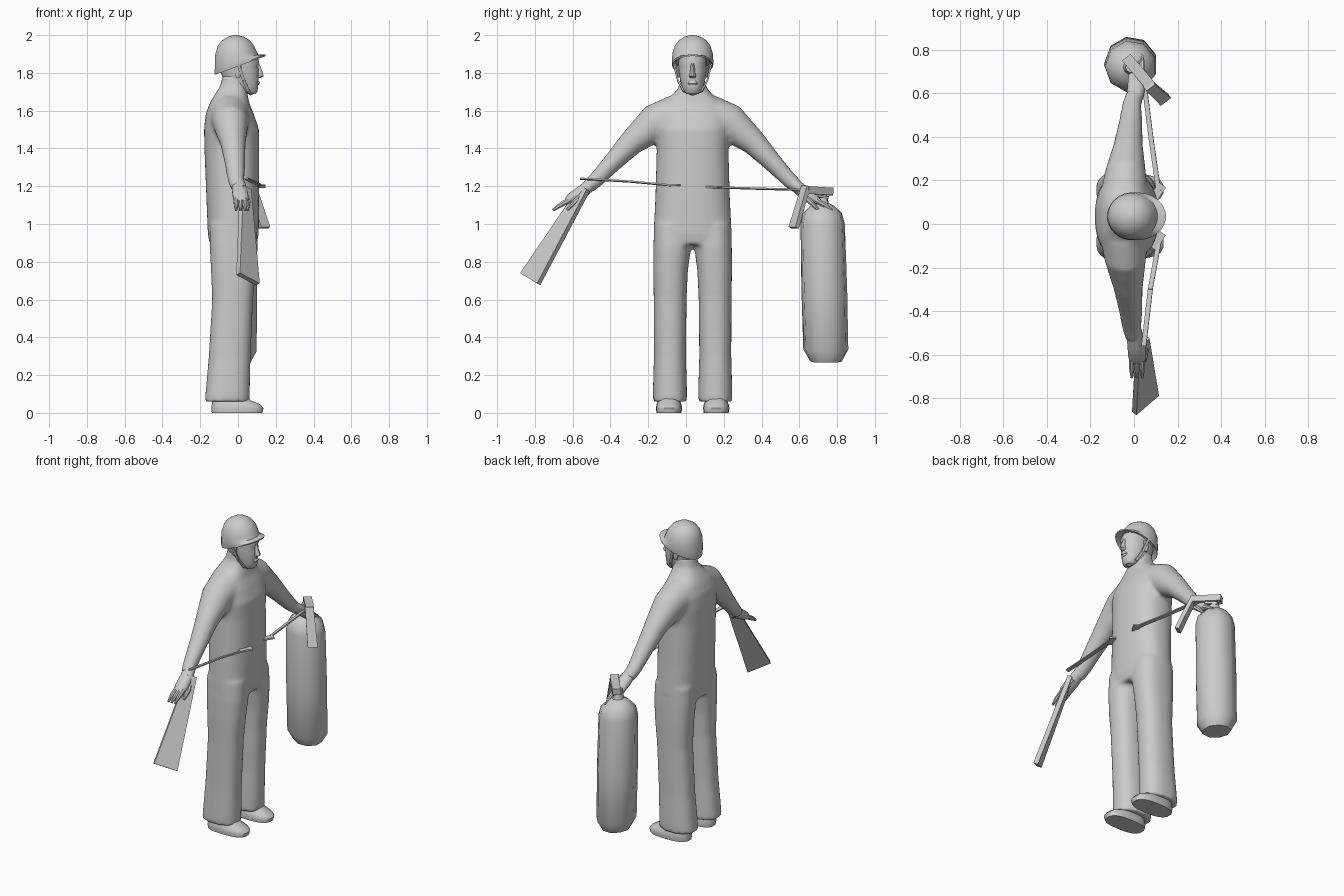
import bpy, bmesh, math
from mathutils import Vector

CY = 0.035  # symmetry line of the figure
mat = bpy.data.materials.new("plain grey")
mat.diffuse_color = (0.6, 0.6, 0.6, 1)


def add_object(name, bm, angle=40):
    bmesh.ops.recalc_face_normals(bm, faces=bm.faces)
    me = bpy.data.meshes.new(name)
    bm.to_mesh(me)
    bm.free()
    ob = bpy.data.objects.new(name, me)
    bpy.context.collection.objects.link(ob)
    me.materials.append(mat)
    bpy.ops.object.select_all(action='DESELECT')
    ob.select_set(True)
    bpy.context.view_layer.objects.active = ob
    bpy.ops.object.shade_smooth_by_angle(angle=math.radians(angle))
    return ob


def loft(bm, rings, n=24, power=2.0):
    """rings: (centre, u vector, v vector); capped tube through them"""
    loops = []
    for c, u, v in rings:
        loop = []
        for i in range(n):
            a = 2 * math.pi * (i + 0.5) / n
            k, s = math.cos(a), math.sin(a)
            k = math.copysign(abs(k) ** (2 / power), k)
            s = math.copysign(abs(s) ** (2 / power), s)
            loop.append(bm.verts.new(Vector(c) + Vector(u) * k + Vector(v) * s))
        loops.append(loop)
    for p, q in zip(loops, loops[1:]):
        for i in range(n):
            bm.faces.new((p[i], p[(i + 1) % n], q[(i + 1) % n], q[i]))
    bm.faces.new(loops[0])
    bm.faces.new(loops[-1])


def level(z, x0, x1, ry, y=CY, shear=0):
    """Horizontal ring between x0 and x1, optionally tilted along x"""
    r = (x1 - x0) / 2
    return ((x0 + x1) / 2, y, z), (r, 0, r * shear), (0, ry, 0)


def limb(bm, side, pts, n=20):
    """Tube along points (offset from symmetry line, z, x, x radius, radius)"""
    rings = []
    for i, (d, z, x, rx, r) in enumerate(pts):
        a, b = pts[max(i - 1, 0)], pts[min(i + 1, len(pts) - 1)]
        t = Vector((0, side * (b[0] - a[0]), b[1] - a[1])).normalized()
        rings.append(((x, CY + side * d, z), (rx, 0, 0), (0, -t.z * r, t.y * r)))
    loft(bm, rings, n)


def bar(bm, a, b, wa, wb, thick, width_dir):
    """Tapered flat bar from a to b"""
    a, b, w = Vector(a), Vector(b), Vector(width_dir).normalized()
    nrm = (b - a).cross(w).normalized() * thick / 2
    vs = [bm.verts.new(p + w * s * h / 2 + nrm * k)
          for p, h in ((a, wa), (b, wb)) for s, k in ((-1, -1), (1, -1), (1, 1), (-1, 1))]
    for f in ((0, 1, 2, 3), (4, 5, 6, 7), (0, 1, 5, 4), (1, 2, 6, 5), (2, 3, 7, 6), (3, 0, 4, 7)):
        bm.faces.new([vs[i] for i in f])


# Suit: torso, neck, sleeves and trousers fused into one smooth skin
bm = bmesh.new()
loft(bm, [level(*r) for r in (
    (0.89, -.15, .10, .195), (0.95, -.16, .11, .207), (1.15, -.168, .113, .197),
    (1.40, -.178, .113, .19), (1.50, -.18, .112, .20), (1.58, -.172, .085, .20),
    (1.64, -.15, .06, .165), (1.69, -.12, .05, .10), (1.73, -.095, .045, .07),
    (1.79, -.08, .045, .063))], 32, 2.4)
for s in (-1, 1):
    loft(bm, [level(z, x0, x1, ry, CY + s * d) for z, x0, x1, d, ry in (
        (1.0, -.15, .10, .105, .098), (.88, -.15, .105, .108, .10), (.75, -.143, .095, .117, .092),
        (.6, -.137, .08, .119, .087), (.3, -.155, .067, .12, .085), (.13, -.17, .063, .12, .09),
        (.06, -.177, .062, .12, .09))], 24, 2.4)
    limb(bm, s, ((.10, 1.56, -.045, .11, .12), (.20, 1.535, -.04, .095, .1), (.325, 1.43, -.027, .068, .068),
                 (.42, 1.33, -.017, .055, .052), (.51, 1.235, -.01, .045, .042), (.56, 1.19, 0, .04, .036)))
suit = add_object("suit", bm)
rm = suit.modifiers.new("fuse", 'REMESH')
rm.mode = 'VOXEL'
rm.voxel_size = 0.012
rm.use_smooth_shade = True
sm = suit.modifiers.new("relax", 'SMOOTH')
sm.factor = 0.5
sm.iterations = 6

for s, side in ((-1, "right"), (1, "left")):
    # Hand: palm, two finger groups and thumb
    bm = bmesh.new()
    limb(bm, s, ((.52, 1.225, 0, .034, .032), (.58, 1.175, .01, .042, .034),
                 (.645, 1.135, .015, .042, .028), (.67, 1.115, .015, .03, .015)), 14)
    for x in (-.01, .014, .038):
        limb(bm, s, ((.63, 1.14, x, .015, .018), (.70, 1.1, x, .013, .014),
                     (.74, 1.073, x, .006, .007)), 8)
    limb(bm, s, ((.56, 1.17, .03, .02, .02), (.62, 1.12, .05, .017, .015),
                 (.665, 1.075, .05, .008, .008)), 8)
    add_object(side + "_hand", bm)

    # Shoe
    bm = bmesh.new()
    loft(bm, [level(z, x0, x1, ry, CY + s * .125) for z, x0, x1, ry in (
        (0, -.14, .13, .066), (.025, -.143, .137, .07), (.045, -.14, .12, .066),
        (.065, -.14, .07, .058), (.12, -.13, .02, .05))], 18, 2.6)
    add_object(side + "_shoe", bm)

    # Chin strap
    bm = bmesh.new()
    path = ((.0, .1, 1.85), (.03, .078, 1.76), (.055, .05, 1.705), (.07, 0, 1.686))
    for p, q in zip(path, path[1:]):
        bar(bm, (p[0], CY + s * p[1], p[2]), (q[0], CY + s * q[1], q[2]), .016, .016, .008, (1, 0, .3))
    add_object(side + "_chin_strap", bm)

# Head with nose, brow and ears
bm = bmesh.new()
loft(bm, [level(*r) for r in (
    (1.688, .04, .09, .03), (1.70, .0, .103, .045), (1.73, -.05, .107, .058), (1.77, -.08, .11, .068),
    (1.81, -.095, .11, .073), (1.835, -.1, .106, .075), (1.86, -.1, .113, .075),
    (1.93, -.09, .085, .07))], 24, 2.2)
loft(bm, [level(*r) for r in ((1.772, .09, .118, .014), (1.783, .09, .137, .019),
                              (1.80, .09, .133, .014), (1.85, .09, .113, .009))], 10)
loft(bm, [level(*r) for r in ((1.735, .085, .11, .02), (1.745, .085, .117, .026),
                              (1.757, .085, .112, .02))], 12)
for s in (-1, 1):
    loft(bm, [level(z, x0, x1, ry, CY + s * .073) for z, x0, x1, ry in (
        (1.775, -.01, .01, .008), (1.80, -.02, .018, .014), (1.84, -.022, .02, .014))], 10)
add_object("head", bm)

# Helmet with tilted brim, highest at the front
bm = bmesh.new()
loft(bm, [level(z, x0, x1, ry, CY, sh) for z, x0, x1, ry, sh in (
    (1.857, -.10, .10, .09, .36), (1.839, -.123, .145, .108, .37), (1.847, -.125, .147, .11, .37),
    (1.868, -.123, .108, .11, .25), (1.905, -.121, .1, .107, .06), (1.945, -.107, .085, .094, 0),
    (1.973, -.084, .062, .073, 0), (1.992, -.052, .03, .042, 0), (2.0, -.02, -.002, .01, 0))], 28)
add_object("helmet", bm)

# Extinguisher bottle, slightly leaning, faceted
bm = bmesh.new()
loft(bm, [(((-.015), .742 - .025 * (z - .26), z), (r, 0, -.08 * r), (0, r, 0)) for z, r in (
    (.272, .085), (.335, .121), (.65, .123), (1.0, .119), (1.055, .105), (1.095, .065),
    (1.11, .035), (1.17, .024))], 9)
add_object("extinguisher_bottle", bm, 45)

# Extinguisher valve lever and discharge horn
bm = bmesh.new()
across = (.8, .6, 0)
bar(bm, (-.035, .765, 1.172), (.075, .635, 1.18), .05, .05, .04, across)
bar(bm, (-.02, .745, 1.14), (.03, .69, 1.15), .035, .035, .015, across)
bar(bm, (.07, .635, 1.20), (.14, .57, .98), .05, .06, .025, across)
add_object("extinguisher_lever_and_horn", bm)

# Axe blade held in the right hand
bm = bmesh.new()
bar(bm, (.04, -.535, 1.19), (.053, -.825, .708), .06, .148, .028, (.105, .09, -.055))
add_object("axe_blade", bm)

# Straps running from the belly out to each hand
for name, path in (("right_strap", ((.115, -.08, 1.205), (.075, -.3, 1.225), (.045, -.56, 1.24))),
                   ("left_strap", ((.115, .14, 1.195), (.08, .38, 1.187), (.045, .66, 1.18)))):
    bm = bmesh.new()
    for p, q in zip(path, path[1:]):
        bar(bm, p, q, .022, .022, .008, (1, 0, .2))
    p = Vector(path[0])
    bar(bm, p + Vector((-.03, -.03, 0)), p + Vector((.015, .04, 0)), .04, .04, .01, (.8, -.6, 0))
    add_object(name, bm)
